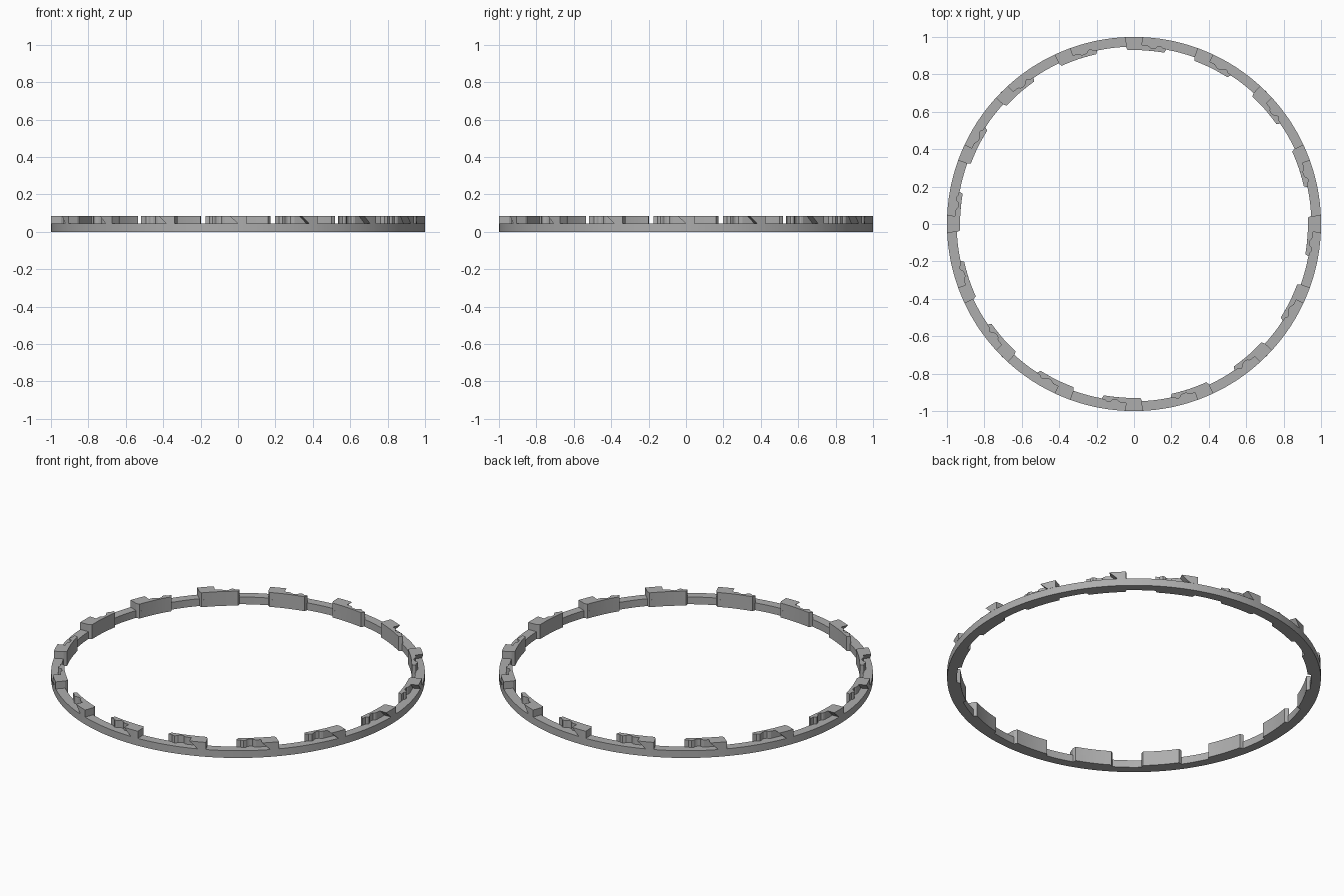
import bpy, bmesh
from math import sin, cos, radians

cube = bpy.data.objects.get("Cube")
if cube:
    bpy.data.objects.remove(cube)

TEETH, STEP = 16, 22.5
BASE_Z, TOP_Z = 0.043, 0.085
R_OUT, R_IN, R_PAD = 1.0, 0.948, 0.93

grey = bpy.data.materials.new("plain_grey")
grey.use_nodes = True
grey.diffuse_color = (0.42, 0.42, 0.42, 1)
grey.node_tree.nodes["Principled BSDF"].inputs["Base Color"].default_value = (0.42, 0.42, 0.42, 1)


def polar(tooth, s, r, z):
    """Point at s degrees clockwise of a tooth's centre."""
    a = radians(90 - tooth * STEP - s)
    return (r * cos(a), r * sin(a), z)


def loft(bm, sections, closed=False):
    """Skin a row of four-sided radial sections."""
    rows = [[bm.verts.new(p) for p in sec] for sec in sections]
    pairs = list(zip(rows, rows[1:]))
    if closed:
        pairs.append((rows[-1], rows[0]))
    else:
        bm.faces.new(rows[0])
        bm.faces.new(rows[-1][::-1])
    for a, b in pairs:
        for i in range(4):
            j = (i + 1) % 4
            bm.faces.new((a[i], b[i], b[j], a[j]))


def section(tooth, s_low, s_high, r_in, r_out, z0, z1):
    return [polar(tooth, s_low, r_in, z0), polar(tooth, s_low, r_out, z0),
            polar(tooth, s_high, r_out, z1), polar(tooth, s_high, r_in, z1)]


def finish(bm, name):
    bmesh.ops.recalc_face_normals(bm, faces=bm.faces)
    mesh = bpy.data.meshes.new(name)
    bm.to_mesh(mesh)
    bm.free()
    mesh.materials.append(grey)
    obj = bpy.data.objects.new(name, mesh)
    bpy.context.collection.objects.link(obj)
    bpy.ops.object.select_all(action='DESELECT')
    obj.select_set(True)
    bpy.context.view_layer.objects.active = obj
    bpy.ops.object.shade_smooth_by_angle(angle=radians(15))


# Base ring, with a raised pad on its inner wall at each tooth
pad = [(-2.6, R_IN), (-2.1, R_PAD)] + [(k * 2, R_PAD) for k in range(6)]
pad += [(10.5, R_IN)] + [(10.5 + k * 1.88, R_IN) for k in range(1, 5)]
bm = bmesh.new()
loft(bm, [section(t, s, s, r, R_OUT, 0, BASE_Z)
          for t in range(TEETH) for s, r in pad], closed=True)
finish(bm, "base_ring")

# Hook blocks, undercut on their clockwise side
bm = bmesh.new()
for t in range(TEETH):
    secs = [section(t, -2.6, -2.6, R_IN, R_OUT, BASE_Z, TOP_Z)]
    for k in range(5):
        f = k / 4
        secs.append(section(t, -2.1 + 2.1 * f, -2.1 + 4.7 * f,
                            R_PAD, R_OUT, BASE_Z, TOP_Z))
    loft(bm, secs)
finish(bm, "hook_blocks")

# Locking strips along the pads, with a notch and a bump on the outer side
wave = [(0, 0.958), (2.6, 0.958), (4.2, 0.958), (4.8, 0.954), (5.3, 0.946),
        (6.2, 0.944), (7.0, 0.948), (7.5, 0.958), (8.2, 0.963), (8.8, 0.96),
        (9.2, 0.953), (10.0, 0.952)]
bm = bmesh.new()
for t in range(TEETH):
    secs = [section(t, s, s, R_PAD, r, BASE_Z, TOP_Z) for s, r in wave]
    secs.append(section(t, 10.5, 10.5, R_IN, 0.952, BASE_Z, TOP_Z))
    loft(bm, secs)
finish(bm, "locking_strips")
